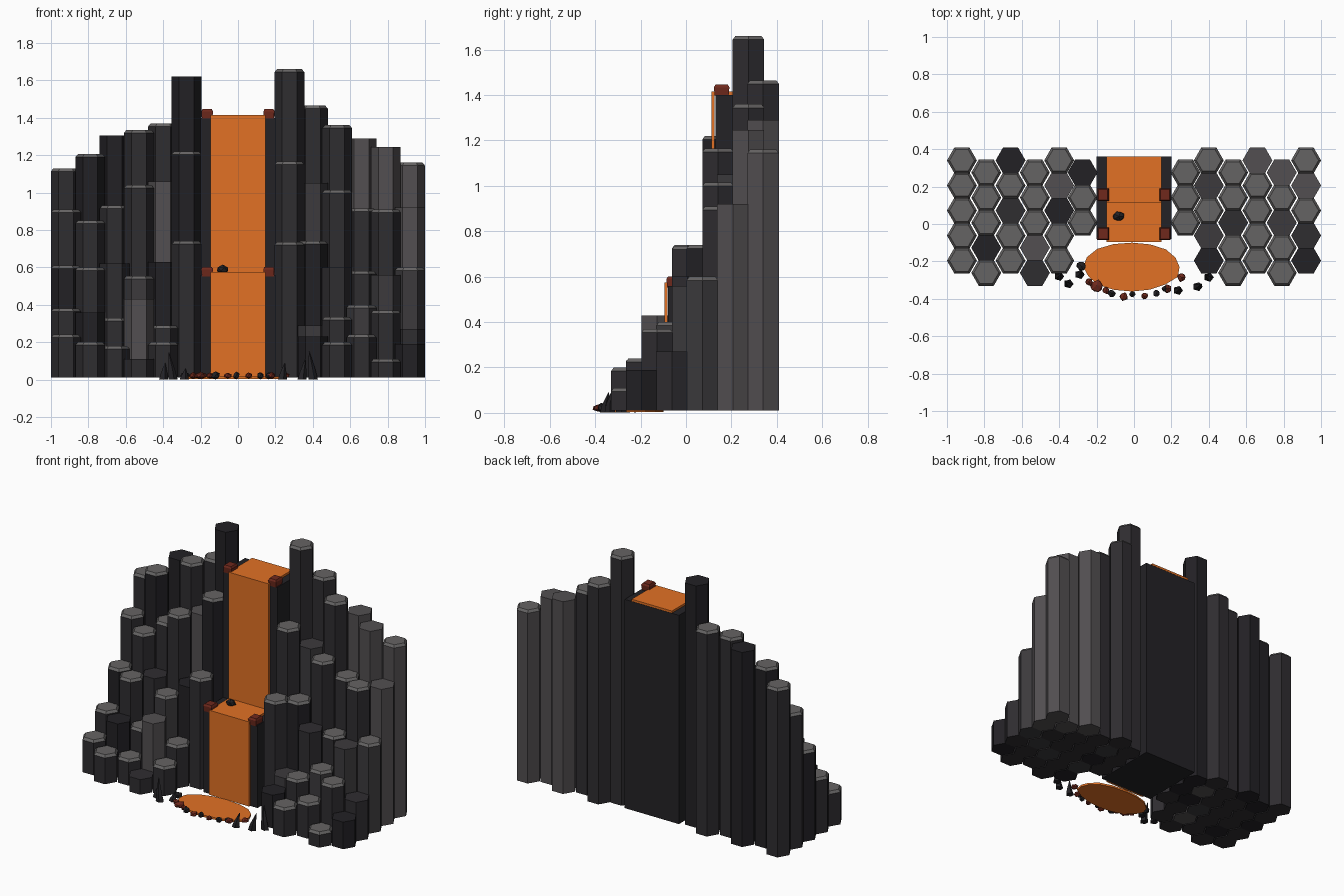
import bpy, bmesh, math, random
from mathutils import Vector

if "Cube" in bpy.data.objects:
    bpy.data.objects.remove(bpy.data.objects["Cube"])
random.seed(4)


def material(name, rgb):
    m = bpy.data.materials.new(name)
    m.diffuse_color = (*rgb, 1)
    m.use_nodes = True
    m.node_tree.nodes["Principled BSDF"].inputs["Base Color"].default_value = m.diffuse_color
    return m


basalt = [material("basalt_%d" % i, c) for i, c in enumerate([
    (.016, .015, .018), (.028, .026, .03), (.045, .042, .046), (.085, .078, .082)])]
cap_mat = material("cap_grey", (.13, .125, .125))
cliff_mat = material("cliff_dark", (.017, .016, .019))
lava = material("lava_orange", (.76, .165, .018))
ember = material("ember_red", (.16, .022, .012))


def finish(bm, name, mats):
    bmesh.ops.recalc_face_normals(bm, faces=bm.faces)
    me = bpy.data.meshes.new(name)
    bm.to_mesh(me)
    bm.free()
    ob = bpy.data.objects.new(name, me)
    bpy.context.collection.objects.link(ob)
    for m in mats:
        me.materials.append(m)
    return ob


def loft(name, rings, mats, top=0):
    # closed solid through a stack of rings of equal length
    bm = bmesh.new()
    vs = [[bm.verts.new(p) for p in r] for r in rings]
    n = len(vs[0])
    for k, (a, b) in enumerate(zip(vs, vs[1:])):
        for i in range(n):
            f = bm.faces.new((a[i], a[(i + 1) % n], b[(i + 1) % n], b[i]))
            f.material_index = top if k else 0
    bm.faces.new(vs[0][::-1])
    bm.faces.new(vs[-1]).material_index = top
    return finish(bm, name, mats)


def ring(x, y, z, rx, ry, n):
    return [(x + rx * math.cos(2 * math.pi * i / n),
             y + ry * math.sin(2 * math.pi * i / n), z) for i in range(n)]


def box(name, x0, x1, y0, y1, z0, z1, mat):
    return loft(name, [[(x0, y0, z), (x1, y0, z), (x1, y1, z), (x0, y1, z)]
                       for z in (z0, z1)], [mat])


def column(x, y, h, capped, shade):
    R = .08
    rings = [ring(x, y, .01, R, R, 6)]
    if capped:
        rings += [ring(x, y, h - .016, R, R, 6), ring(x, y, h, R * .83, R * .83, 6)]
    else:
        rings += [ring(x, y, h, R, R, 6)]
    loft("basalt_column", rings, [basalt[shade], cap_mat], 1 if capped else 0)


# hexagonal columns: x -> heights from back to front, cap flags, shades
field = {
    -.92: ((1.13, .91, .61, .38, .24), "11111", "11011"),
    -.79: ((1.205, .85, .60, .36, .20), "11101", "01101"),
    -.66: ((1.305, .93, .62, .33, .18), "01011", "01111"),
    -.53: ((1.335, 1.04, .555, .43, .11), "11100", "11231"),
    -.40: ((1.37, 1.06, .63, .29, .20), "10011", "13011"),
    -.275: ((1.62, 1.22, .74), "011", "001"),
    .275: ((1.66, 1.165, .735), "111", "111"),
    .40: ((1.465, 1.05, .74, .29, .23), "10100", "12020"),
    .53: ((1.36, 1.015, .60, .335, .20), "11011", "11111"),
    .66: ((1.29, .915, .58, .40, .24), "01111", "31121"),
    .79: ((1.245, .91, .56, .37, .11), "01011", "31211"),
    .92: ((1.16, .92, .60, .27, .19), "10100", "33210"),
}
for i, (x, (heights, caps, shades)) in enumerate(field.items()):
    odd = round((abs(x) - .27) / .13) % 2
    y0 = .34 if odd else .275
    for k, h in enumerate(heights):
        column(x, y0 - k * .134, h, caps[k] == "1", int(shades[k]))

# stepped cliff behind the lava fall
box("upper_cliff", -.2, .2, .13, .36, .01, 1.4, cliff_mat)
box("lower_cliff", -.2, .2, -.08, .13, .01, .56, cliff_mat)

# lava sheets, one per step: flat run on top, fall down the face
for name, yf, yb, zt, zb in (("upper", .112, .36, 1.415, .57), ("lower", -.095, .13, .575, .012)):
    prof = [(yf, zb), (yf, zt), (yb, zt), (yb, zt - .014), (yf + .014, zt - .014), (yf + .014, zb)]
    loft(name + "_lava_fall", [[(x, y, z) for y, z in prof] for x in (-.148, .148)], [lava])

# lava pool with a slightly ragged edge
pool = [ring(-.01, -.23, z, .26, .135, 16) for z in (.003, .016)]
for i in range(16):
    s = random.uniform(.96, 1.02)
    for r in pool:
        x, y, z = r[i]
        r[i] = (-.01 + (x + .01) * s, -.23 + (y + .23) * s, z)
loft("lava_pool", pool, [lava])


def rock(name, x, y, z, rx, ry, rz, mat):
    bm = bmesh.new()
    bmesh.ops.create_icosphere(bm, subdivisions=1, radius=1)
    for v in bm.verts:
        v.co *= random.uniform(.8, 1.1)
        v.co = Vector((x + v.co.x * rx, y + v.co.y * ry, max(.001, z + v.co.z * rz)))
    finish(bm, name, [mat])


# chunky glowing blocks at the lip of each fall
for s in (-1, 1):
    for y, z in ((.157, 1.422), (-.052, .577)):
        x = s * .165
        rings = [[(x + a * r * random.uniform(.9, 1.05), y + b * r * 1.1, z + dz) for a, b in
                  ((-1, -1), (1, -1), (1, 1), (-1, 1))] for dz, r in ((-.025, .028), (.012, .031), (.024, .025))]
        loft("lip_block", rings, [ember])

# rubble round the pool
rock("ledge_rock", -.082, .04, .59, .04, .03, .025, basalt[0])
for x, y, r in ((-.2, -.33, .036), (.055, -.385, .022), (.255, -.285, .028), (-.15, -.355, .022),
                (-.055, -.388, .026), (.18, -.345, .025), (-.24, -.31, .022)):
    rock("ember_rock", x, y, .022, r, r, .018, ember)
for x, y, r in ((-.28, -.225, .03), (-.12, -.37, .025), (.12, -.37, .022), (.165, -.345, .02), (-.01, -.375, .02)):
    rock("dark_rock", x, y, .022, r, r * .9, .022, basalt[0])

# pointed shards
for x, y, h, lean in ((-.40, -.28, .09, .01), (-.35, -.32, .145, -.02), (.235, -.355, .09, .015),
                      (.34, -.335, .11, .02), (.40, -.285, .15, -.02), (-.29, -.27, .06, .01)):
    loft("shard", [ring(x, y, .001, .027, .025, 5), ring(x + lean * .3, y, h * .35, .02, .018, 5),
                   ring(x + lean, y + .015, h, .002, .002, 5)], [basalt[0]])
